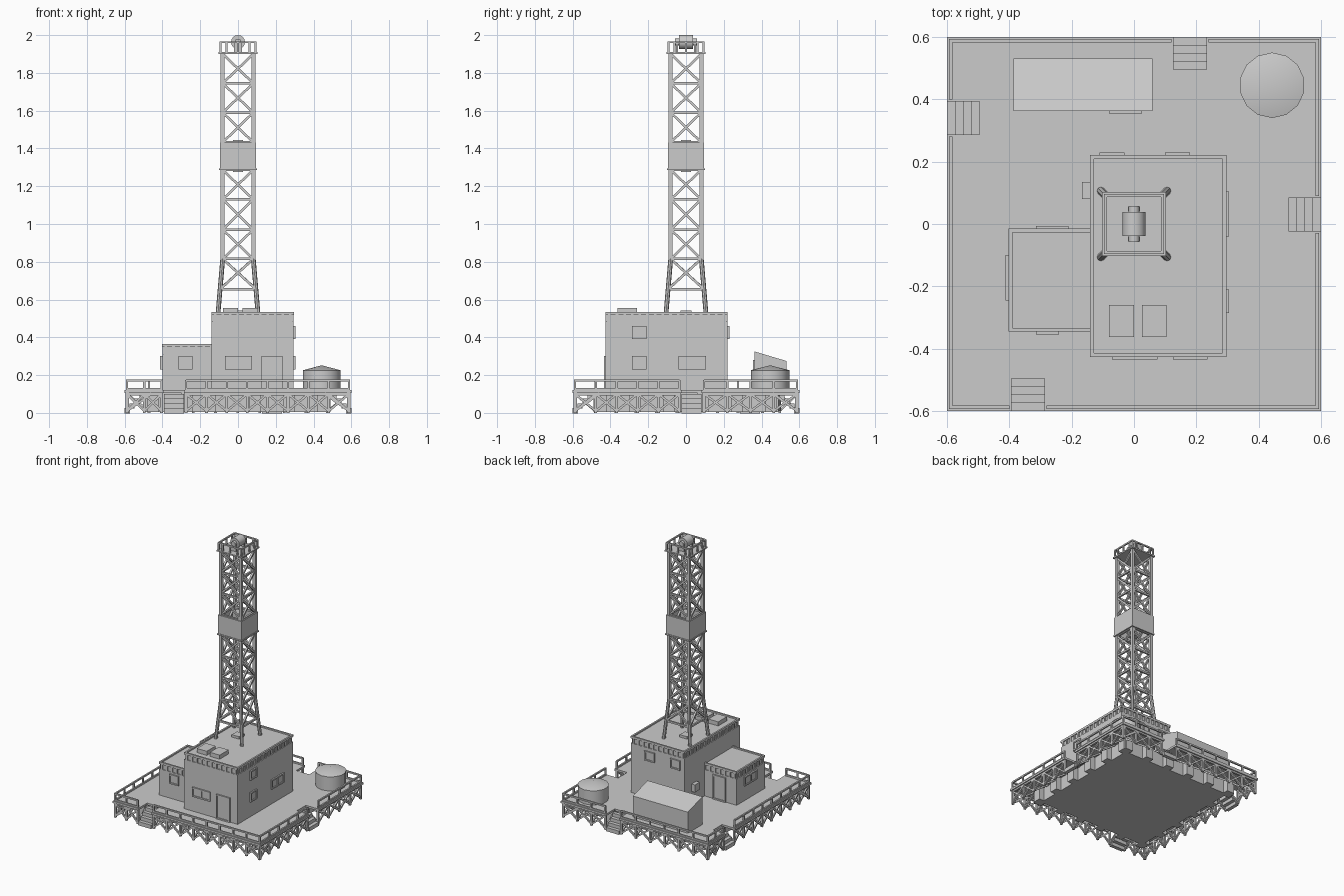
import bpy, bmesh, math
from mathutils import Vector, Matrix

cube = bpy.data.objects.get("Cube")
if cube:
    bpy.data.objects.remove(cube, do_unlink=True)


def spin(k, t, d, z):
    """Point at t along side k, d out from the centre (0 front, 1 right, 2 back, 3 left)."""
    for _ in range(k):
        t, d = d, -t
    return Vector((t, -d, z))


class Part:
    def __init__(self, name):
        self.name, self.bm = name, bmesh.new()

    def box(self, x0, x1, y0, y1, z0, z1):
        m = Matrix.Translation(((x0 + x1) / 2, (y0 + y1) / 2, (z0 + z1) / 2))
        m = m @ Matrix.Diagonal((abs(x1 - x0), abs(y1 - y0), abs(z1 - z0), 1))
        bmesh.ops.create_cube(self.bm, size=1, matrix=m)

    def side_box(self, k, t0, t1, d0, d1, z0, z1):
        a, b = spin(k, t0, d0, z0), spin(k, t1, d1, z1)
        self.box(a.x, b.x, a.y, b.y, z0, z1)

    def beam(self, a, b, w=0.01):
        a, b = Vector(a), Vector(b)
        rot = (b - a).to_track_quat('Z', 'Y').to_matrix().to_4x4()
        m = Matrix.Translation((a + b) / 2) @ rot @ Matrix.Diagonal((w, w, (b - a).length, 1))
        bmesh.ops.create_cube(self.bm, size=1, matrix=m)

    def rod(self, a, b, r1, r2=None, n=8):
        a, b = Vector(a), Vector(b)
        rot = (b - a).to_track_quat('Z', 'Y').to_matrix().to_4x4()
        bmesh.ops.create_cone(self.bm, cap_ends=True, segments=n, radius1=r1,
                              radius2=r1 if r2 is None else r2, depth=(b - a).length,
                              matrix=Matrix.Translation((a + b) / 2) @ rot)

    def prism(self, points, offset):
        f = self.bm.faces.new([self.bm.verts.new(p) for p in points])
        new = bmesh.ops.extrude_face_region(self.bm, geom=[f])["geom"]
        bmesh.ops.translate(self.bm, vec=offset,
                            verts=[v for v in new if isinstance(v, bmesh.types.BMVert)])
        # Close the side the extrusion started from
        bmesh.ops.holes_fill(self.bm, edges=[e for e in self.bm.edges if e.is_boundary])
        bmesh.ops.recalc_face_normals(self.bm, faces=self.bm.faces)

    def done(self, smooth=False):
        me = bpy.data.meshes.new(self.name)
        self.bm.to_mesh(me)
        self.bm.free()
        ob = bpy.data.objects.new(self.name, me)
        bpy.context.collection.objects.link(ob)
        if smooth:
            bpy.ops.object.select_all(action='DESELECT')
            ob.select_set(True)
            bpy.context.view_layer.objects.active = ob
            bpy.ops.object.shade_smooth_by_angle(angle=math.radians(35))


DECK, HALF, NOTCH, STAIR = 0.12, 0.6, 0.105, 0.053
stair_at = [-0.34, 0.03, -0.18, -0.34]

# Deck plate with a notch for a stair on each side
deck = Part("deck")
outline = []
for k, c in enumerate(stair_at):
    outline += [spin(k, t, d, DECK - 0.015) for t, d in (
        (-HALF, HALF), (c - STAIR, HALF), (c - STAIR, HALF - NOTCH),
        (c + STAIR, HALF - NOTCH), (c + STAIR, HALF))]
deck.prism(outline, (0, 0, 0.015))
deck.done()

# Solid base with pilasters
base = Part("base")
base.box(-0.45, 0.45, -0.45, 0.45, 0.005, DECK - 0.01)
for k in range(4):
    for t in (-0.45, -0.27, -0.09, 0.09, 0.27, 0.45):
        base.side_box(k, t - 0.03, t + 0.03, 0.44, 0.49, 0.005, DECK - 0.01)
base.done()

# Perimeter truss, railing and stairs
truss, railing, stairs = Part("perimeter_truss"), Part("deck_railing"), Part("stairs")
for k, c in enumerate(stair_at):
    for t0, t1 in ((-0.588, c - STAIR - 0.012), (c + STAIR + 0.012, 0.588)):
        n = max(1, round((t1 - t0) / 0.11))
        step = (t1 - t0) / n
        truss.beam(spin(k, t0, 0.585, 0.1), spin(k, t1, 0.585, 0.1), 0.014)
        for z in (DECK + 0.006, 0.172):
            railing.beam(spin(k, t0, 0.588, z), spin(k, t1, 0.588, z), 0.011)
        for i in range(n + 1):
            t = t0 + step * i
            truss.beam(spin(k, t, 0.585, 0), spin(k, t, 0.585, 0.11), 0.014)
            truss.beam(spin(k, t, 0.585, 0.012), spin(k, t, 0.46, 0.1), 0.012)
            railing.beam(spin(k, t, 0.588, DECK), spin(k, t, 0.588, 0.175), 0.011)
            if i < n:
                truss.beam(spin(k, t, 0.585, 0.01), spin(k, t + step, 0.585, 0.1), 0.012)
                truss.beam(spin(k, t, 0.585, 0.1), spin(k, t + step, 0.585, 0.01), 0.012)
    for i in range(4):
        d, z = HALF - 0.026 * i, 0.025 * (i + 1)
        stairs.side_box(k, c - STAIR, c + STAIR, d - 0.027, d, z - 0.028, z)
for p in (truss, railing, stairs):
    p.done()


# Flat-roofed building: walls, recessed band with teeth, parapet
def building(name, x0, x1, y0, y1, top):
    p = Part(name)
    band, cap = top - 0.052, top - 0.016
    for e, z0, z1 in ((0.001, DECK, band), (0.008, band, top - 0.01)):
        p.box(x0 + e, x1 - e, y0 + e, y1 - e, z0, z1)
    for y in (y0, y1 - 0.012):
        p.box(x0, x1, y, y + 0.012, cap, top)
    for x in (x0, x1 - 0.012):
        p.box(x, x + 0.012, y0, y1, cap, top)
    for k, (t0, t1, d) in enumerate(((x0, x1, -y0), (y0, y1, x1), (-x1, -x0, y1), (-y1, -y0, -x0))):
        n = round((t1 - t0) / 0.04)
        for i in range(n):
            t = t0 + (i + 0.5) * (t1 - t0) / n
            p.side_box(k, t - 0.007, t + 0.007, d - 0.01, d - 0.001, band, cap)
    p.done()


building("main_building", -0.141, 0.296, -0.426, 0.221, 0.535)
building("annex", -0.402, -0.12, -0.345, -0.015, 0.365)


# Framed windows and doors; panes > 1 adds mullions
def opening(name, k, t0, t1, d, z0, z1, panes=1, w=0.01):
    p = Part(name)
    p.side_box(k, t0, t1, d - 0.01, d + 0.004, z0, z1)
    for i in range(panes + 1):
        t = t0 + (t1 - t0 - w) * i / panes
        p.side_box(k, t, t + w, d - 0.01, d + 0.01, z0, z1)
    for z in (z0, z1 - w):
        p.side_box(k, t0, t1, d - 0.01, d + 0.01, z, z + w)
    p.done()


LOW, HIGH = (0.23, 0.30), (0.39, 0.46)
opening("front_window", 0, -0.07, 0.075, 0.425, *LOW, panes=2)
opening("front_door", 0, 0.125, 0.235, 0.425, DECK, 0.30)
opening("annex_front_window", 0, -0.315, -0.24, 0.344, *LOW)
opening("side_low_window", 1, -0.285, -0.21, 0.295, *LOW)
opening("side_high_window", 1, -0.285, -0.21, 0.295, *HIGH)
opening("side_wide_window", 1, -0.04, 0.105, 0.295, *LOW, panes=2)
opening("back_window_a", 2, 0.03, 0.11, 0.22, *HIGH)
opening("back_window_b", 2, -0.18, -0.10, 0.22, *HIGH)
opening("annex_back_door", 2, 0.21, 0.315, -0.016, DECK, 0.30)
opening("annex_wide_window", 3, 0.10, 0.245, 0.402, *LOW, panes=2)
opening("shed_door", 0, -0.08, 0.025, -0.365, DECK, 0.28)

# Roof hatches and wall vent
hatches = Part("roof_hatches")
for x in (-0.08, 0.025):
    hatches.box(x, x + 0.08, -0.363, -0.26, 0.52, 0.555)
hatches.box(-0.03, 0.03, -0.03, 0.03, 0.52, 0.543)
hatches.done()
vent = Part("wall_vent")
vent.box(-0.167, -0.13, 0.08, 0.135, 0.21, 0.265)
vent.done()

# Shed with a sloping roof
shed = Part("shed")
shed.prism([(-0.387, y, z) for y, z in ((0.363, DECK), (0.531, DECK), (0.531, 0.275), (0.363, 0.325))],
           (0.446, 0, 0))
shed.done()

# Storage tank
tank = Part("storage_tank")
tank.rod((0.443, 0.445, DECK), (0.443, 0.445, 0.225), 0.102, n=14)
tank.rod((0.443, 0.445, 0.225), (0.443, 0.445, 0.252), 0.105, 0.0, n=14)
tank.done(smooth=True)

# Lattice tower: four legs, ring beams and crossed braces
tower = Part("lattice_tower")
levels = [0.655, 0.815, 0.97, 1.13, 1.287, 1.432, 1.59, 1.745, 1.9]


def reach(z):
    return 0.081 + 0.025 * max(0, (0.815 - z) / 0.29)


for k in range(4):
    corner = [spin(k, reach(z), reach(z), z) for z in (0.52, 0.815, 1.905)]
    tower.rod(corner[0], corner[1], 0.0125)
    tower.beam(corner[1], corner[2], 0.021)
    for z, top in zip(levels, levels[1:]):
        r, s = reach(z), reach(top)
        tower.beam(spin(k, -r, r, z), spin(k, r, r, z), 0.013)
        tower.beam(spin(k, -r, r, z), spin(k, s, s, top), 0.013)
        tower.beam(spin(k, r, r, z), spin(k, -s, s, top), 0.013)
tower.done(smooth=True)

# Wind walls around the middle bay, with the hoist block inside
walls = Part("wind_walls")
for k in range(4):
    walls.side_box(k, -0.096, 0.096, 0.086, 0.096, 1.287, 1.432)
    walls.beam(spin(k, -0.1, 0.095, 1.29), spin(k, 0.1, 0.095, 1.29))
walls.done()
block = Part("hoist_block")
block.box(-0.027, 0.027, -0.027, 0.027, 1.275, 1.445)
block.done()

# Crown platform with rail and pulley supports
crown = Part("crown_platform")
crown.box(-0.102, 0.102, -0.102, 0.102, 1.9, 1.91)
for k in range(4):
    crown.beam(spin(k, -0.092, 0.092, 1.962), spin(k, 0.092, 0.092, 1.962))
    for t in (-0.092, -0.06, 0, 0.06):
        crown.beam(spin(k, t, 0.092, 1.905), spin(k, t, 0.092, 1.963))
for y in (-0.048, 0.048):
    crown.box(-0.02, 0.02, y - 0.006, y + 0.006, 1.91, 1.965)
crown.done()

# Crown pulley
pulley = Part("crown_pulley")
pulley.rod((0, -0.038, 1.963), (0, 0.038, 1.963), 0.037, n=16)
pulley.rod((0, -0.057, 1.963), (0, 0.057, 1.963), 0.018, n=12)
pulley.done(smooth=True)
